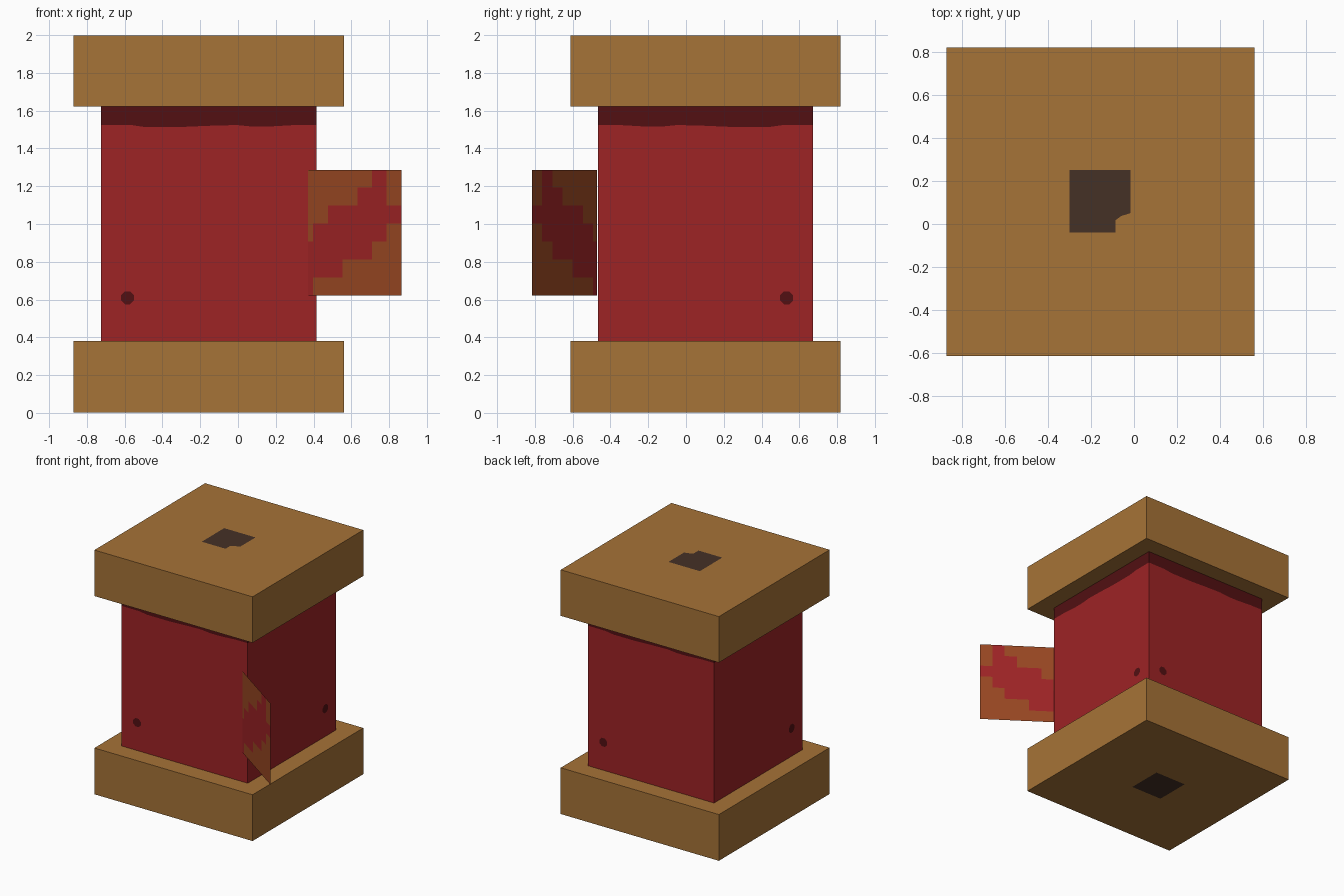
import bpy, math
from mathutils import Matrix, Vector

if "Cube" in bpy.data.objects:
    bpy.data.objects.remove(bpy.data.objects["Cube"])


def material(name, rgb):
    m = bpy.data.materials.new(name)
    lin = [((c / 255 + 0.055) / 1.055) ** 2.4 for c in rgb]
    m.diffuse_color = (*lin, 1)
    m.use_nodes = True
    m.node_tree.nodes["Principled BSDF"].inputs["Base Color"].default_value = m.diffuse_color
    return m


WOOD = material("wood", (166, 115, 55))
RED = material("red", (157, 35, 37))
DARK_RED = material("dark red", (82, 16, 18))
FUSE = material("dark brown", (69, 49, 38))
RUST = material("rust brown", (152, 71, 34))


def mesh_object(name, verts, faces, mats, indices=None):
    me = bpy.data.meshes.new(name)
    me.from_pydata([tuple(v) for v in verts], [], faces)
    for m in mats:
        me.materials.append(m)
    if indices:
        me.polygons.foreach_set("material_index", indices)
    me.update()
    ob = bpy.data.objects.new(name, me)
    bpy.context.collection.objects.link(ob)
    return ob


CX, CY = -0.155, 0.103     # axis of the post
HALF_CAP, HALF = 0.715, 0.57


# Square end caps
def cap(name, z0, z1):
    bpy.ops.mesh.primitive_cube_add(size=1, location=(CX, CY, (z0 + z1) / 2))
    ob = bpy.context.object
    ob.name = name
    ob.scale = (2 * HALF_CAP, 2 * HALF_CAP, z1 - z0)
    ob.data.materials.append(WOOD)


cap("bottom_cap", 0.002, 0.38)
cap("top_cap", 1.622, 1.998)

# Dark square patches in the middle of the caps, the top one notched
notched = [(-0.30, -0.04), (-0.085, -0.04), (-0.085, 0.018), (-0.06, 0.037),
           (-0.017, 0.05), (-0.017, 0.25), (-0.30, 0.25)]
mesh_object("top_patch", [(x, y, 2.0) for x, y in notched], [range(7)], [FUSE])
square = [(-0.30, -0.04), (-0.30, 0.25), (-0.017, 0.25), (-0.017, -0.04)]
mesh_object("bottom_patch", [(x, y, 0) for x, y in square], [range(4)], [FUSE])

# Body walls with a wavy dark band under the top cap, and a small spot on each
WAVE = [(0, 1.525), (0.14, 1.524), (0.2, 1.514), (0.38, 1.514), (0.5, 1.52),
        (0.63, 1.524), (0.7, 1.516), (0.78, 1.516), (0.9, 1.524), (1, 1.525)]
verts, faces, indices = [], [], []
for k in range(4):
    turn = Matrix.Translation((CX, CY, 0)) @ Matrix.Rotation(k * math.pi / 2, 4, 'Z')
    flip = k % 2 == 1      # the side walls are mirrored
    wave = [(1 - u, z) for u, z in reversed(WAVE)] if flip else WAVE
    for (u0, z0), (u1, z1) in zip(wave, wave[1:]):
        a, b = (2 * u0 - 1) * HALF, (2 * u1 - 1) * HALF
        for index, (low0, low1, top0, top1) in enumerate(
                [(0.38, 0.38, z0, z1), (z0, z1, 1.622, 1.622)]):
            n = len(verts)
            verts += [turn @ Vector(p) for p in (
                (a, -HALF, low0), (b, -HALF, low1), (b, -HALF, top1), (a, -HALF, top0))]
            faces.append(range(n, n + 4))
            indices.append(index)
    cx = 0.43 if flip else -0.43
    ring = [math.radians(22.5 + 45 * i) for i in range(8)]
    mesh_object(f"spot_{k + 1}",
                [turn @ Vector((cx + 0.037 * math.cos(t), -HALF - 0.002,
                                0.609 + 0.037 * math.sin(t))) for t in ring],
                [range(8)], [DARK_RED])
mesh_object("body", verts, faces, [RED, DARK_RED], indices)

# Thin flag at the corner with a stepped diagonal red stripe
START, END = Vector((0.37, -0.472)), Vector((0.865, -0.816))
COLS = [0.37] + [0.398 + 0.0778 * i for i in range(7)]
STRIPE = [(4, 6), (3, 6), (1, 7), (1, 7), (0, 6), (0, 5), (0, 3), (0, 1)]
STRIPE = [STRIPE[0]] + [(4, 6), (2, 7), (1, 6), (0, 5), (0, 3), (0, 1)]
STRIPE[0] = (5, 6)         # red columns of each row, from the top down
verts, faces, indices = [], [], []
for r in range(8):
    for x in COLS:
        p = START.lerp(END, (x - 0.37) / (COLS[-1] - 0.37))
        verts.append((p.x, p.y, 1.287 - r * 0.665 / 7))
for r, (first, last) in enumerate(STRIPE):
    for c in range(7):
        n = r * 8 + c
        faces.append((n, n + 8, n + 9, n + 1))
        indices.append(1 if first <= c < last else 0)
mesh_object("flag", verts, faces, [RUST, RED], indices)
